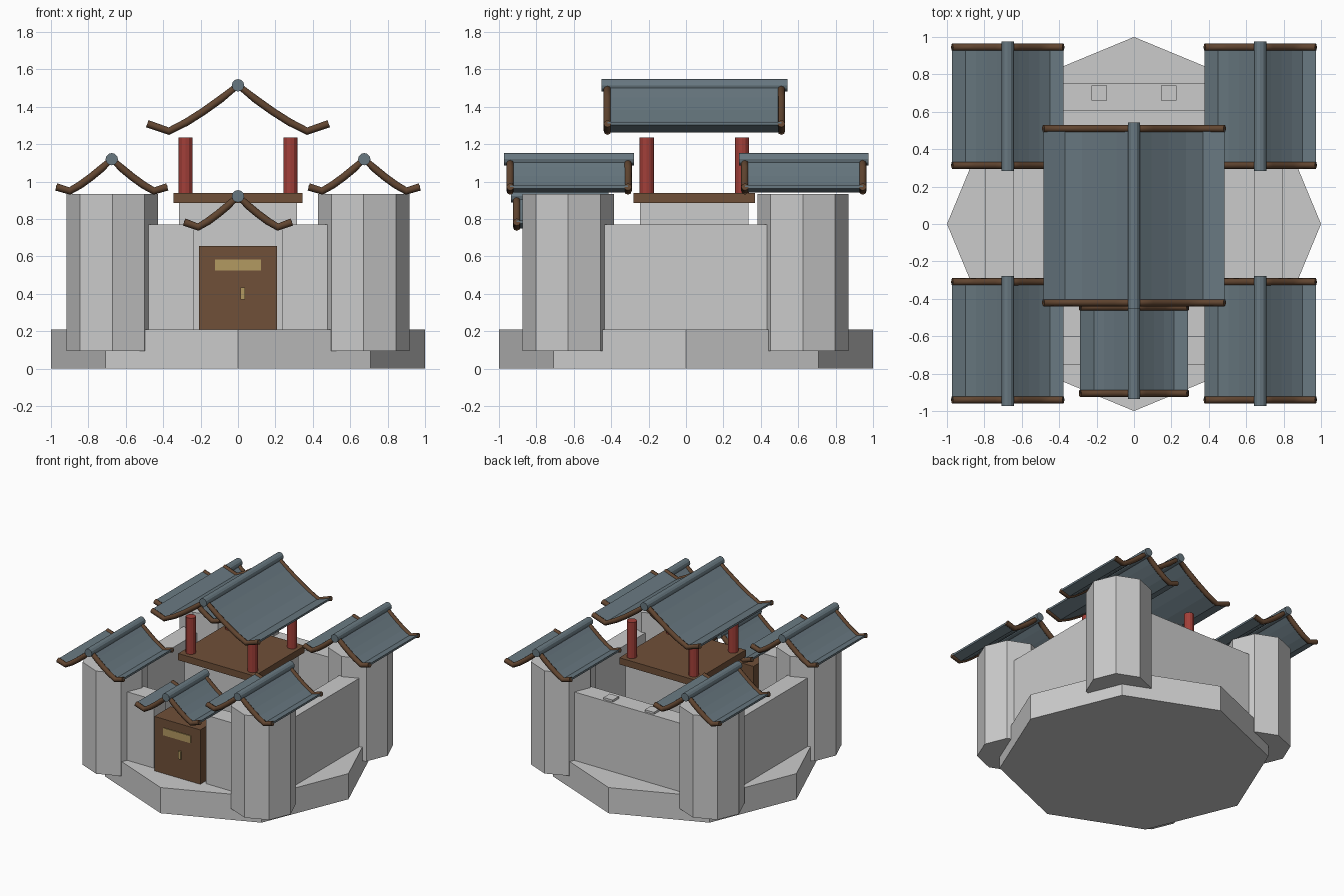
import bpy, bmesh, math
from mathutils import Matrix

if "Cube" in bpy.data.objects:
    bpy.data.objects.remove(bpy.data.objects["Cube"])


def mat(name, rgb):
    m = bpy.data.materials.new(name)
    m.diffuse_color = (*rgb, 1)
    m.use_nodes = True
    m.node_tree.nodes["Principled BSDF"].inputs["Base Color"].default_value = m.diffuse_color
    return m


SLATE = mat("slate", (0.14, 0.19, 0.22))
TIMBER = mat("timber", (0.12, 0.06, 0.03))
WOOD = mat("wood", (0.16, 0.08, 0.04))
RED = mat("red", (0.36, 0.05, 0.04))
GOLD = mat("gold", (0.45, 0.32, 0.12))


def finish(name, bm, material=None):
    bmesh.ops.recalc_face_normals(bm, faces=bm.faces)
    me = bpy.data.meshes.new(name)
    bm.to_mesh(me)
    bm.free()
    ob = bpy.data.objects.new(name, me)
    bpy.context.collection.objects.link(ob)
    if material:
        me.materials.append(material)
    return ob


def box(name, x, y, z, material=None):
    bm = bmesh.new()
    bmesh.ops.create_cube(bm, size=1)
    for v in bm.verts:
        v.co = [a + (b - a) * (c + 0.5) for (a, b), c in zip((x, y, z), v.co)]
    return finish(name, bm, material)


def prism(name, centre, r, height, sides, material=None, along_y=False):
    bm = bmesh.new()
    bmesh.ops.create_cone(bm, cap_ends=True, segments=sides, radius1=r, radius2=r, depth=height)
    if along_y:
        bm.transform(Matrix.Rotation(math.pi / 2, 4, 'X'))
    bm.transform(Matrix.Translation(centre))
    return finish(name, bm, material)


def roof(name, cx, cy, ridge_z, low, drop, tip, ridge_half, trim_half):
    # sagging slope that kicks up at the eaves
    half = [(t * low, -drop * d) for t, d in ((0, 0), (.25, .30), (.5, .57), (.75, .81), (1, 1))]
    half.append(tip)
    prof = [(-x, z) for x, z in reversed(half[1:])] + half
    prof = [(cx + x, ridge_z + z) for x, z in prof]
    # tiled sheet
    bm = bmesh.new()
    rows = [[bm.verts.new((x, cy + s * trim_half, z + dz)) for x, z in prof]
            for s, dz in ((-1, -.008), (1, -.008), (1, .008), (-1, .008))]
    n = len(prof)
    for a in range(4):
        p, q = rows[a], rows[(a + 1) % 4]
        for i in range(n - 1):
            bm.faces.new((p[i], p[i + 1], q[i + 1], q[i]))
    for i in (0, n - 1):
        bm.faces.new([r[i] for r in rows])
    finish(name + "_tiles", bm, SLATE)
    # timber gable trims
    for s, end in ((-1, "front"), (1, "back")):
        cu = bpy.data.curves.new(f"{name}_{end}_trim", 'CURVE')
        cu.dimensions = '3D'
        cu.bevel_depth = 0.02
        cu.bevel_resolution = 2
        cu.use_fill_caps = True
        sp = cu.splines.new('POLY')
        sp.points.add(n - 1)
        for pt, (x, z) in zip(sp.points, prof):
            pt.co = (x, cy + s * trim_half, z, 1)
        cu.materials.append(TIMBER)
        bpy.context.collection.objects.link(bpy.data.objects.new(cu.name, cu))
    # ridge pole
    prism(name + "_ridge", (cx, cy, ridge_z), .033, 2 * ridge_half, 12, SLATE, True)


# stone base
prism("base", (0, 0, .105), 1, .21, 8)

# corner towers with roofs
for sx in (-1, 1):
    for cy, ry, row in ((-.63, -.625, "front"), (.625, .63, "back")):
        name = f"{row}_{'left' if sx < 0 else 'right'}_tower"
        prism(name, (sx * .672, cy, .515), .244, .84, 8)
        roof(name + "_roof", sx * .675, ry, 1.12, .225, .17, (.297, -.148), .347, .315)

# curtain walls, front one split by the gate
box("back_wall", (-.67, .67), (.605, .755), (.2, .77))
for s, side in ((-1, "left"), (1, "right")):
    box(side + "_wall", sorted((s * .645, s * .795)), (-.63, .63), (.2, .77))
    box(side + "_front_wall", sorted((s * .235, s * .67)), (-.75, -.6), (.2, .77))
    box(side + "_wall_block", sorted((s * .145, s * .228)), (.66, .74), (.76, .787))

# gate with plaque and handle on both faces
box("gate_door", (-.208, .208), (-.785, -.575), (.2, .655), WOOD)
for y, side in ((-.785, "front"), (-.575, "back")):
    box(side + "_plaque", (-.123, .123), (y - .006, y + .006), (.525, .585), GOLD)
    box(side + "_handle", (.014, .038), (y - .012, y + .012), (.37, .435), GOLD)
roof("gate_roof", 0, -.675, .922, .213, .165, (.288, -.138), .26, .23)

# central keep and open pavilion
box("keep", (-.315, .315), (-.245, .335), (.2, .885))
box("platform", (-.345, .345), (-.28, .37), (.885, .94), WOOD)
for x in (-.28, .28):
    for y in (-.21, .30):
        prism("column", (x, y, 1.087), .038, .296, 12, RED)
roof("main_roof", 0, .045, 1.515, .37, .245, (.485, -.205), .498, .465)
